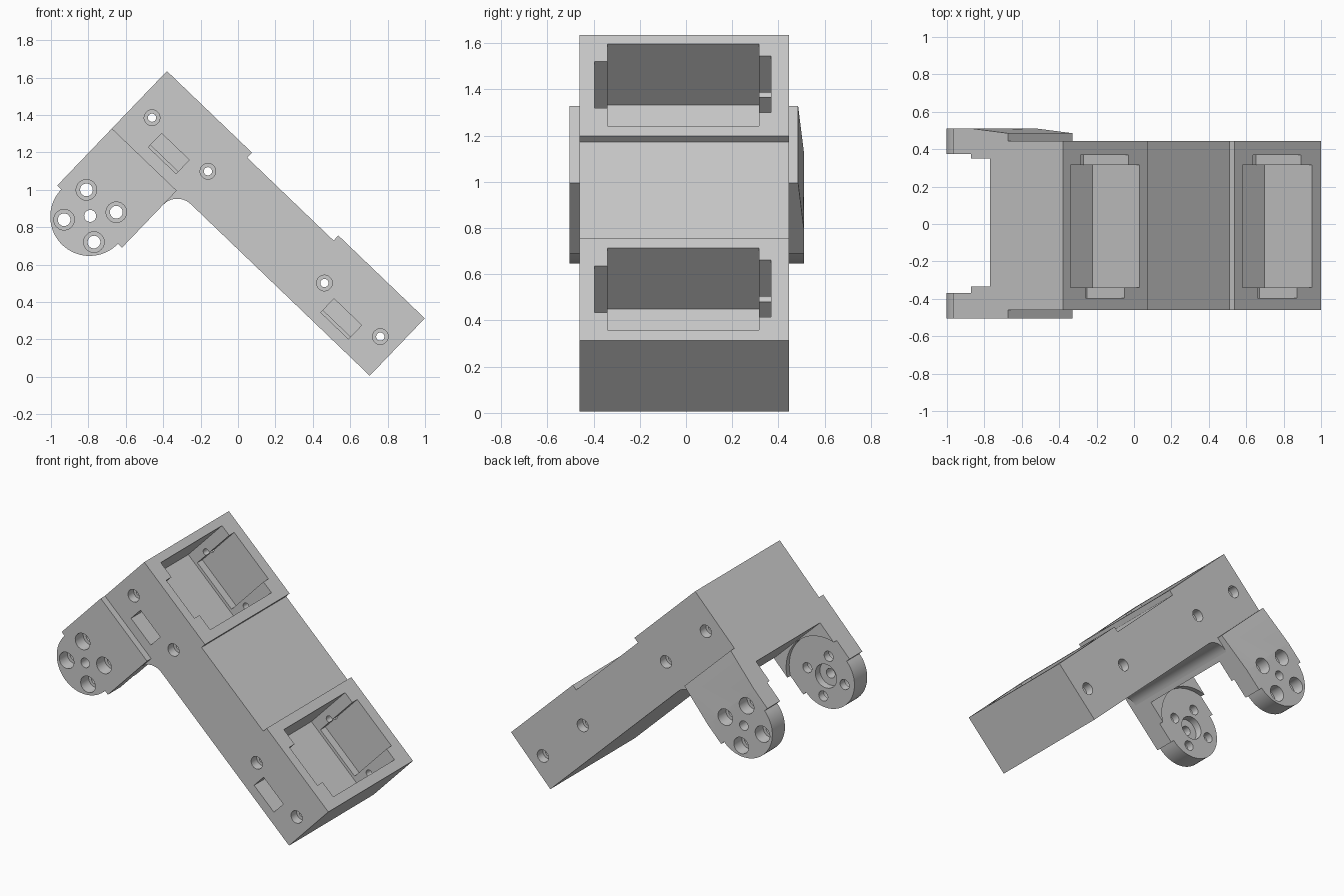
import bpy, bmesh, math
from mathutils import Vector

cube = bpy.data.objects.get("Cube")
if cube:
    bpy.data.objects.remove(cube, do_unlink=True)

grey = bpy.data.materials.new("plain grey")
grey.use_nodes = True
COL = (0.6, 0.6, 0.6, 1)
grey.diffuse_color = COL
grey.node_tree.nodes["Principled BSDF"].inputs["Base Color"].default_value = COL

# Tilted working plane: u runs along the arm, v runs through its thickness
TILT = math.radians(43.8)
U = Vector((math.cos(TILT), 0, -math.sin(TILT)))
V = Vector((-math.sin(TILT), 0, -math.cos(TILT)))
ORIGIN = Vector((-0.38, 0, 1.635))


def prism(name, profile, y0, y1):
    """Extrude a (u, v) outline from y0 to y1."""
    bm = bmesh.new()
    ends = [[bm.verts.new(ORIGIN + U * u + V * v + Vector((0, y, 0)))
             for u, v in profile] for y in (y0, y1)]
    n = len(profile)
    bm.faces.new(ends[0])
    bm.faces.new(ends[1][::-1])
    for i in range(n):
        j = (i + 1) % n
        bm.faces.new((ends[0][j], ends[0][i], ends[1][i], ends[1][j]))
    bmesh.ops.recalc_face_normals(bm, faces=bm.faces)
    me = bpy.data.meshes.new(name)
    bm.to_mesh(me)
    bm.free()
    me.materials.append(grey)
    ob = bpy.data.objects.new(name, me)
    bpy.context.collection.objects.link(ob)
    return ob


def arc(cu, cv, r, a0, a1, n):
    return [(cu + r * math.cos(math.radians(a0 + (a1 - a0) * i / n)),
             cv + r * math.sin(math.radians(a0 + (a1 - a0) * i / n))) for i in range(n + 1)]


def rect(u0, u1, v0, v1):
    return [(u0, v0), (u1, v0), (u1, v1), (u0, v1)]


def circle(cu, cv, r, n=28):
    return arc(cu, cv, r, 0, 360, n)[:-1]


def cut(ob, profile, y0, y1):
    """Cut an extruded outline out of a part and discard the cutter."""
    cutter = prism("cutter", profile, y0, y1)
    cut_with(ob, cutter)


def cut_with(ob, cutter):
    mod = ob.modifiers.new("cut", 'BOOLEAN')
    mod.operation = 'DIFFERENCE'
    mod.solver = 'EXACT'
    mod.object = cutter
    dg = bpy.context.evaluated_depsgraph_get()
    dg.update()
    me = bpy.data.meshes.new_from_object(ob.evaluated_get(dg))
    ob.modifiers.clear()
    ob.data = me
    bpy.data.objects.remove(cutter, do_unlink=True)


# Arm body with the shallow recess on top and the fillet underneath
LENGTH, THICK, Y0, Y1 = 1.91, 0.425, -0.46, 0.445
body = prism("arm_body",
             [(0, 0), (0.63, 0), (0.63, 0.037), (1.27, 0.037), (1.27, 0), (LENGTH, 0),
              (LENGTH, THICK)] + arc(0.585, 0.53, 0.105, -90, -180, 10)
             + [(0.48, THICK), (0, THICK)], Y0, Y1)

# Two identical motor bays
for s in (0, 1.277):
    cut(body, rect(s + 0.055, s + 0.568, -0.1, 0.365), -0.34, 0.315)
    cut(body, rect(s + 0.166, s + 0.457, -0.1, 0.29), -0.395, -0.30)
    cut(body, rect(s + 0.13, s + 0.485, -0.1, 0.345), 0.28, 0.368)
    # Cable window on the front side
    cut(body, rect(s + 0.21, s + 0.415, 0.26, 0.362), -0.6, -0.30)
    # Counterbored screw holes on both sides
    for u in (0.115, 0.529):
        cut(body, circle(s + u, 0.235, 0.022), -0.6, 0.6)
        cut(body, circle(s + u, 0.235, 0.042), -0.6, -0.40)
        cut(body, circle(s + u, 0.235, 0.042), 0.385, 0.6)

# Bridge joining the two tabs
CU, CV = 0.24, 0.843
web = prism("bridge", rect(0, 0.48, THICK, 0.563), -0.335, 0.35)

# Round-ended hinge tabs
TAB = ([(0, THICK), (0.48, THICK), (0.48, 0.848), (0.45, 0.848)]
       + arc(CU, CV + 0.005, 0.21, 0, 180, 32)[1:-1] + [(0.03, 0.848), (0, 0.848)])


def tab(name, side, inner, pocket, outer):
    ob = prism(name, TAB, side * inner, side * outer)
    # Round clearance pocket, hub recess and centre hole on the inside
    cut(ob, circle(CU, CV, 0.275, 64), side * (inner - 0.1), side * pocket)
    cut(ob, circle(CU, CV, 0.08), side * (inner - 0.1), side * (pocket + 0.05))
    cut(ob, circle(CU, CV, 0.032), side * 0.2, side * 0.7)
    # Ring of counterbored screw holes
    for k in range(4):
        a = math.radians(38 + 90 * k)
        u, v = CU + 0.141 * math.cos(a), CV + 0.141 * math.sin(a)
        cut(ob, circle(u, v, 0.034), side * 0.2, side * 0.7)
        cut(ob, circle(u, v, 0.055), side * (outer - 0.085), side * 0.7)
    return ob


front_tab = tab("front_tab", -1, 0.335, 0.368, 0.505)
back_tab = tab("back_tab", 1, 0.35, 0.375, 0.51)

# Slight outward taper on the back tab near the arm
wedge = prism("wedge", rect(-0.1, 0.6, 0.40, 0.70), 0.51, 0.56)
inner_y = [v for v in wedge.data.vertices if v.co.y < 0.52]
for vert in inner_y:
    if (vert.co - ORIGIN).dot(V) < 0.5:
        vert.co.y = 0.483
cut_with(back_tab, wedge)

# Smooth round surfaces, keep edges sharp
bpy.ops.object.select_all(action='DESELECT')
for ob in (body, web, front_tab, back_tab):
    ob.select_set(True)
bpy.context.view_layer.objects.active = body
bpy.ops.object.shade_smooth_by_angle(angle=math.radians(30))
